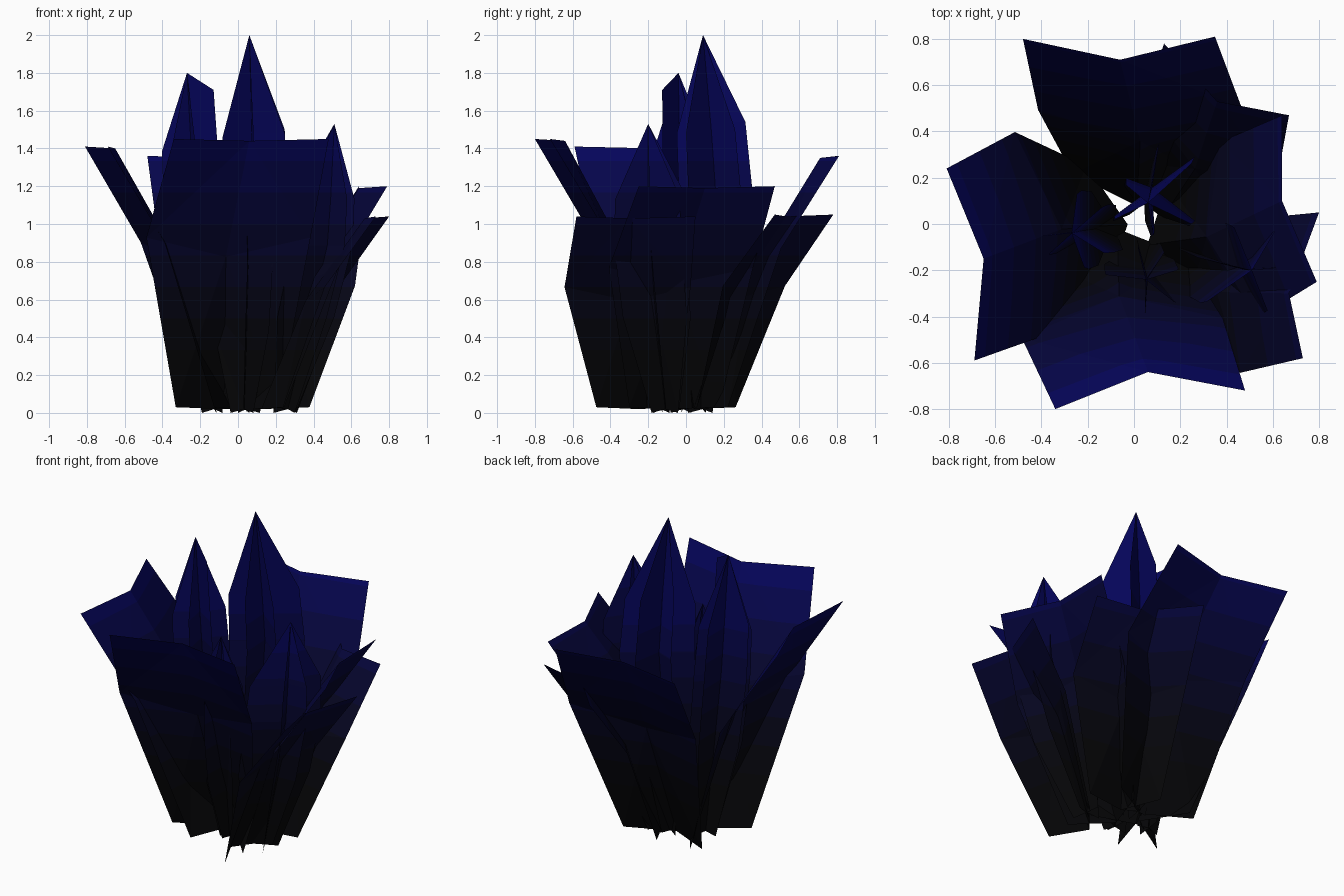
import bpy
import bmesh
from mathutils import Vector

if "Cube" in bpy.data.objects:
    bpy.data.objects.remove(bpy.data.objects["Cube"])

# Shades from near black at the foot to navy at the tips
BANDS = 9
STEP = 1.5 / BANDS
SHADES = []
for i in range(BANDS):
    m = bpy.data.materials.new("shade_%d" % i)
    f = i / (BANDS - 1)
    m.diffuse_color = (0.0015, 0.0015, 0.002 + 0.1 * f ** 3, 1)
    m.use_nodes = True
    m.node_tree.nodes["Principled BSDF"].inputs["Base Color"].default_value = m.diffuse_color
    SHADES.append(m)


def build(name, verts, faces):
    me = bpy.data.meshes.new(name)
    me.from_pydata([tuple(v) for v in verts], [], faces)
    bm = bmesh.new()
    bm.from_mesh(me)
    bmesh.ops.triangulate(bm, faces=bm.faces)
    for i in range(1, BANDS):
        bmesh.ops.bisect_plane(bm, geom=bm.verts[:] + bm.edges[:] + bm.faces[:],
                               plane_co=(0, 0, i * STEP), plane_no=(0, 0, 1))
    for f in bm.faces:
        f.material_index = min(BANDS - 1, int(f.calc_center_median().z / STEP))
    bm.to_mesh(me)
    bm.free()
    for m in SHADES:
        me.materials.append(m)
    ob = bpy.data.objects.new(name, me)
    bpy.context.collection.objects.link(ob)


def leaf(name, c1, c2, fold, z):
    """Wide folded leaf, given the corners and fold of its top edge; it twists on the way down."""
    a, b = Vector(c1), Vector(c2)
    t = (b - a).normalized()
    n = Vector((-t.y, t.x))
    if n.dot(a + b) < 0:
        n = -n
    turn = Vector((n.y, -n.x))
    half, s = (b - a).length / 2, (z / 1.45) ** 0.6
    mid = (a + b) / 2
    rows = [(a, Vector(fold), b, z, z - 0.01)]
    for drop, wide, shift, depth, ze, zc in (
            (0.32, 1.06, 0.09, 0.14, 0.64 * z, 0.57 * z),
            (0.61, 0.66, 0.07, 0.14, 0.03, 0.02)):
        c = mid - n * drop * s + turn * shift * s
        rows.append((c - t * half * wide, c - n * depth, c + t * half * wide, ze, zc))
    verts = []
    for l, c, r, ze, zc in rows:
        verts += [(l.x, l.y, ze), (c.x, c.y, zc), (r.x, r.y, ze)]
    build(name, verts, [(0, 1, 4, 3), (1, 2, 5, 4), (3, 4, 7, 6), (4, 5, 8, 7)])


def spike(name, tip, centre, arms, high_arm=None):
    """Upright bud of blades meeting on a leaning axis; arms are outer points in plan."""
    tip, cen = Vector(tip), Vector(centre)
    h = tip.z
    base = Vector((cen.x * 0.55, cen.y * 0.55, 0.03))
    shoulder = [0.77, 0.75, 0.74, 0.74, 0.73, 0.77]
    if high_arm is not None:
        shoulder[high_arm] = 0.95
    verts, faces = [], []

    def axis(f):
        p = base.lerp(Vector((cen.x, cen.y, 0)), min(1, f / 0.6))
        if f > 0.6:
            p = p.lerp(tip, (f - 0.6) / 0.4)
        p.z = f * h
        return p

    for i, arm in enumerate(arms):
        d = Vector((arm[0] - cen.x, arm[1] - cen.y, 0))
        k = len(verts)
        for f, r in ((0.0, 0.4), (0.33, 0.97), (0.58, 1.03), (shoulder[i], 0.97)):
            c = axis(f)
            c.z = max(c.z, 0.02)
            o = c + d * r
            if f == 0:
                o.z = 0.0 if i % 2 else 0.03
            verts += [c, o]
        verts.append(tip)
        faces += [(k, k + 1, k + 3, k + 2), (k + 2, k + 3, k + 5, k + 4),
                  (k + 4, k + 5, k + 7, k + 6), (k + 6, k + 7, k + 8)]
    build(name, verts, faces)


# Outer leaves
leaf("front_leaf", (-0.34, -0.80), (0.48, -0.72), (0.06, -0.64), 1.45)
leaf("back_leaf", (-0.48, 0.80), (0.35, 0.81), (-0.06, 0.71), 1.36)
leaf("left_leaf", (-0.81, 0.24), (-0.69, -0.59), (-0.65, -0.15), 1.41)
leaf("right_upper_leaf", (0.64, 0.47), (0.79, -0.25), (0.64, 0.10), 1.20)
leaf("right_lower_leaf", (0.80, 0.05), (0.73, -0.58), (0.67, -0.30), 1.04)
leaf("back_right_leaf", (0.13, 0.78), (0.67, 0.47), (0.36, 0.53), 1.05)

# Inner spikes
spike("tall_spike", (0.06, 0.09, 2.0), (0.08, 0.16),
      [(0.11, 0.35), (0.26, 0.29), (0.26, 0.02), (0.09, -0.03), (-0.08, 0.04), (-0.03, 0.20)])
spike("left_spike", (-0.27, -0.04, 1.8), (-0.23, -0.03),
      [(-0.23, 0.14), (-0.12, 0.08), (-0.09, -0.12), (-0.20, -0.19), (-0.36, -0.13), (-0.39, -0.05)], 2)
spike("right_spike", (0.51, -0.20, 1.53), (0.48, -0.20),
      [(0.42, -0.01), (0.60, -0.03), (0.61, -0.19), (0.57, -0.38), (0.30, -0.34), (0.29, -0.15)])
spike("front_spike", (0.05, -0.24, 1.33), (0.06, -0.24),
      [(0.02, -0.10), (0.13, -0.13), (0.19, -0.20), (0.18, -0.34), (0.05, -0.41), (-0.12, -0.22)])
